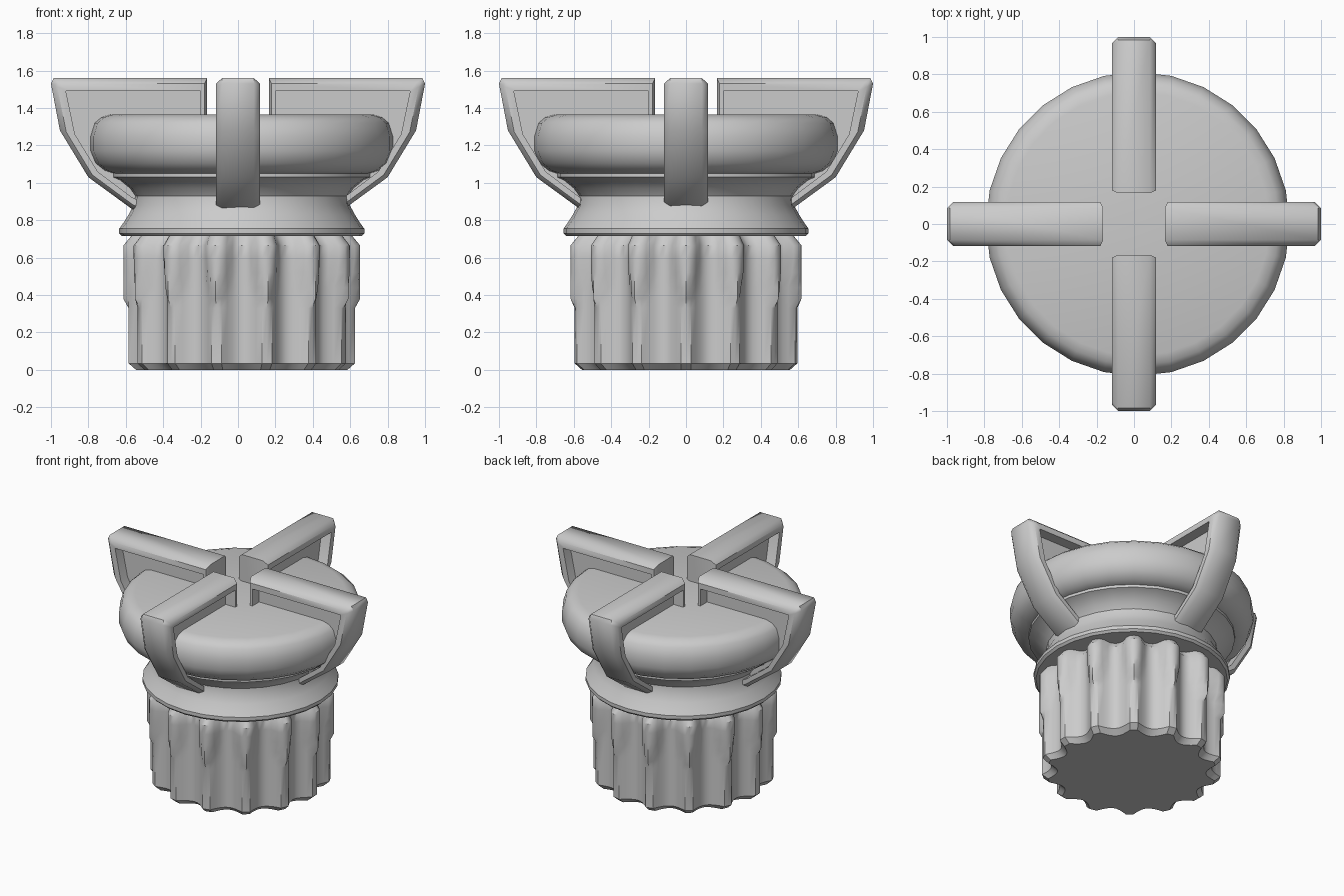
import bpy, bmesh, math
from mathutils import Matrix

if "Cube" in bpy.data.objects:
    bpy.data.objects.remove(bpy.data.objects["Cube"])

CX = 0.02          # the turned body sits slightly off the fin cross
RIDGES = 14


def finish(bm, name, angle=35):
    bmesh.ops.recalc_face_normals(bm, faces=bm.faces)
    me = bpy.data.meshes.new(name)
    bm.to_mesh(me)
    bm.free()
    ob = bpy.data.objects.new(name, me)
    bpy.context.collection.objects.link(ob)
    bpy.ops.object.select_all(action='DESELECT')
    ob.select_set(True)
    bpy.context.view_layer.objects.active = ob
    bpy.ops.object.shade_smooth_by_angle(angle=math.radians(angle))
    return ob


def stack(name, levels, n, radius, angle=35):
    """Closed solid of stacked rings; radius(level, i) gives each ring."""
    bm = bmesh.new()
    rings = []
    for lv in levels:
        ring = []
        for i in range(n):
            a = 2 * math.pi * i / n
            r = radius(lv, i)
            ring.append(bm.verts.new((CX + r * math.cos(a), r * math.sin(a), lv[0])))
        rings.append(ring)
    for lo, hi in zip(rings, rings[1:]):
        for i in range(n):
            j = (i + 1) % n
            bm.faces.new((lo[i], lo[j], hi[j], hi[i]))
    bm.faces.new(rings[0][::-1])
    bm.faces.new(rings[-1])
    return finish(bm, name, angle)


# Fluted base: concave flutes below, swelling ridges above
SUB = 10


def flute_radius(lv, i):
    z, w, shrink = lv
    u = (i % SUB) / SUB
    d = 2 * min(u, 1 - u)
    t = max(0, d - 0.2) / 0.8
    r = 0.535 + 0.07 * (1 - t) ** 2
    if w > 0:
        r = max(r, 0.535 + 0.098 * (1 - min(1, d / w) ** 2.5))
    return r - shrink


stack("fluted_base",
      [(0, 0, 0.04), (0.035, 0, 0), (0.33, 0, 0), (0.38, 0.3, 0), (0.44, 0.45, 0),
       (0.52, 0.6, 0), (0.60, 0.66, 0), (0.665, 0.66, 0), (0.725, 0.66, 0.05)],
      SUB * RIDGES, flute_radius)

# Waisted collar
stack("collar",
      [(0.715, 0.64), (0.73, 0.655), (0.755, 0.655), (0.79, 0.63), (0.83, 0.605),
       (0.88, 0.578), (0.93, 0.573), (0.97, 0.60), (1.015, 0.655), (1.03, 0.69), (1.055, 0.69)],
      28, lambda lv, i: lv[1])

# Rounded cap disc
stack("cap_disc",
      [(1.05, 0.69), (1.065, 0.735), (1.105, 0.785), (1.17, 0.812), (1.25, 0.812),
       (1.32, 0.79), (1.35, 0.755), (1.365, 0.705)],
      28, lambda lv, i: lv[1])

# Fin frame path: outer and inner edges as (distance from centre, height)
OUTER = [(0.165, 1.30), (0.165, 1.56), (0.985, 1.56), (1.0, 1.53), (0.952, 1.28), (0.80, 1.03), (0.56, 0.855), (0.50, 0.83)]
INNER = [(0.20, 1.30), (0.20, 1.49), (0.90, 1.49), (0.92, 1.49), (0.872, 1.26), (0.75, 1.06), (0.57, 0.925), (0.50, 0.89)]


def fin_frame(name, turn):
    bm = bmesh.new()
    secs = []
    for o, n in zip(OUTER, INNER):
        m = [a + (b - a) * 0.42 for a, b in zip(o, n)]
        pts = [(o, -0.085), (m, -0.118), (n, -0.118), (n, 0.118), (m, 0.118), (o, 0.085)]
        secs.append([bm.verts.new((p[0], y, p[1])) for p, y in pts])
    for a, b in zip(secs, secs[1:]):
        for i in range(6):
            j = (i + 1) % 6
            bm.faces.new((a[i], a[j], b[j], b[i]))
    bm.faces.new(secs[0])
    bm.faces.new(secs[-1])
    bm.transform(Matrix.Rotation(turn, 4, 'Z'))
    return finish(bm, name, 45)


def fin_web(name, turn):
    mid = [((o[0] + n[0]) / 2, (o[1] + n[1]) / 2) for o, n in zip(OUTER, INNER)]
    bm = bmesh.new()
    face = bm.faces.new([bm.verts.new((r, -0.04, z)) for r, z in mid])
    ext = bmesh.ops.extrude_face_region(bm, geom=[face])
    verts = [v for v in ext["geom"] if isinstance(v, bmesh.types.BMVert)]
    bmesh.ops.translate(bm, verts=verts, vec=(0, 0.08, 0))
    if not any(abs(f.normal.y) > 0.9 and f.calc_center_median().y < -0.03 for f in bm.faces):
        bmesh.ops.holes_fill(bm, edges=bm.edges)
    bm.transform(Matrix.Rotation(turn, 4, 'Z'))
    return finish(bm, name, 30)


# Four fins with thin inner webs
for k, side in enumerate(("right", "back", "left", "front")):
    fin_frame(side + "_fin_frame", k * math.pi / 2)
    fin_web(side + "_fin_web", k * math.pi / 2)
